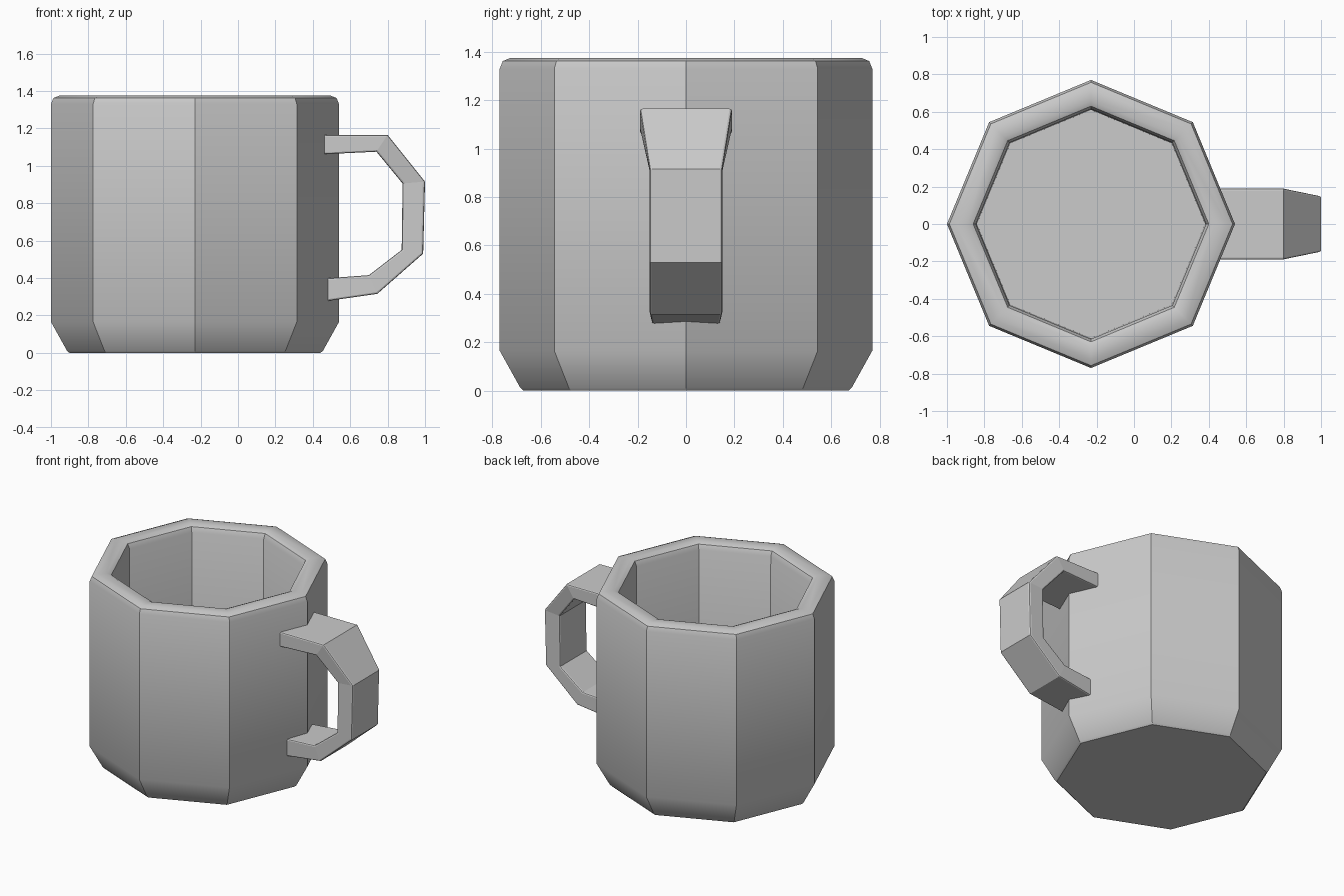
import bpy, bmesh
from math import cos, sin, tau

if "Cube" in bpy.data.objects:
    bpy.data.objects.remove(bpy.data.objects["Cube"])


def loft(name, rings):
    """Skin a list of equal-sized vertex rings and cap both ends."""
    bm = bmesh.new()
    loops = [[bm.verts.new(p) for p in ring] for ring in rings]
    n = len(loops[0])
    for a, b in zip(loops, loops[1:]):
        for i in range(n):
            j = (i + 1) % n
            bm.faces.new((a[i], a[j], b[j], b[i]))
    bm.faces.new(loops[0][::-1])
    bm.faces.new(loops[-1])
    bmesh.ops.recalc_face_normals(bm, faces=bm.faces)
    mesh = bpy.data.meshes.new(name)
    bm.to_mesh(mesh)
    bm.free()
    obj = bpy.data.objects.new(name, mesh)
    bpy.context.collection.objects.link(obj)
    return obj


def smooth(obj, angle):
    bpy.ops.object.select_all(action='DESELECT')
    obj.select_set(True)
    bpy.context.view_layer.objects.active = obj
    bpy.ops.object.shade_smooth_by_angle(angle=angle)


# Mug body: octagonal lathe, outside wall, rounded rim, then inside wall and floor
CENTER_X, SIDES = -0.23, 8
profile = [(0.672, 0), (0.685, 0.012), (0.77, 0.165), (0.77, 1.33),
           (0.757, 1.362), (0.725, 1.375), (0.66, 1.375), (0.63, 1.362),
           (0.615, 1.33), (0.61, 0.14)]
body = loft("mug_body", [
    [(CENTER_X + r * cos(tau * i / SIDES), r * sin(tau * i / SIDES), z)
     for i in range(SIDES)] for r, z in profile])
smooth(body, 0.5)

# Handle: rectangular sections (outer xz, inner xz, half width), ends sunk in the wall
sections = [((0.43, 1.165), (0.43, 1.06), 0.19),
            ((0.80, 1.165), (0.74, 1.075), 0.19),
            ((1.00, 0.915), (0.88, 0.905), 0.15),
            ((0.99, 0.53), (0.875, 0.55), 0.15),
            ((0.745, 0.315), (0.70, 0.415), 0.15),
            ((0.43, 0.27), (0.43, 0.395), 0.14)]
handle = loft("handle", [
    [(o[0], -w, o[1]), (o[0], w, o[1]), (i[0], w, i[1]), (i[0], -w, i[1])]
    for o, i, w in sections])
bevel = handle.modifiers.new("soft_edges", 'BEVEL')
bevel.width = 0.01
bevel.segments = 2
bevel.limit_method = 'ANGLE'
bevel.angle_limit = 1.1
